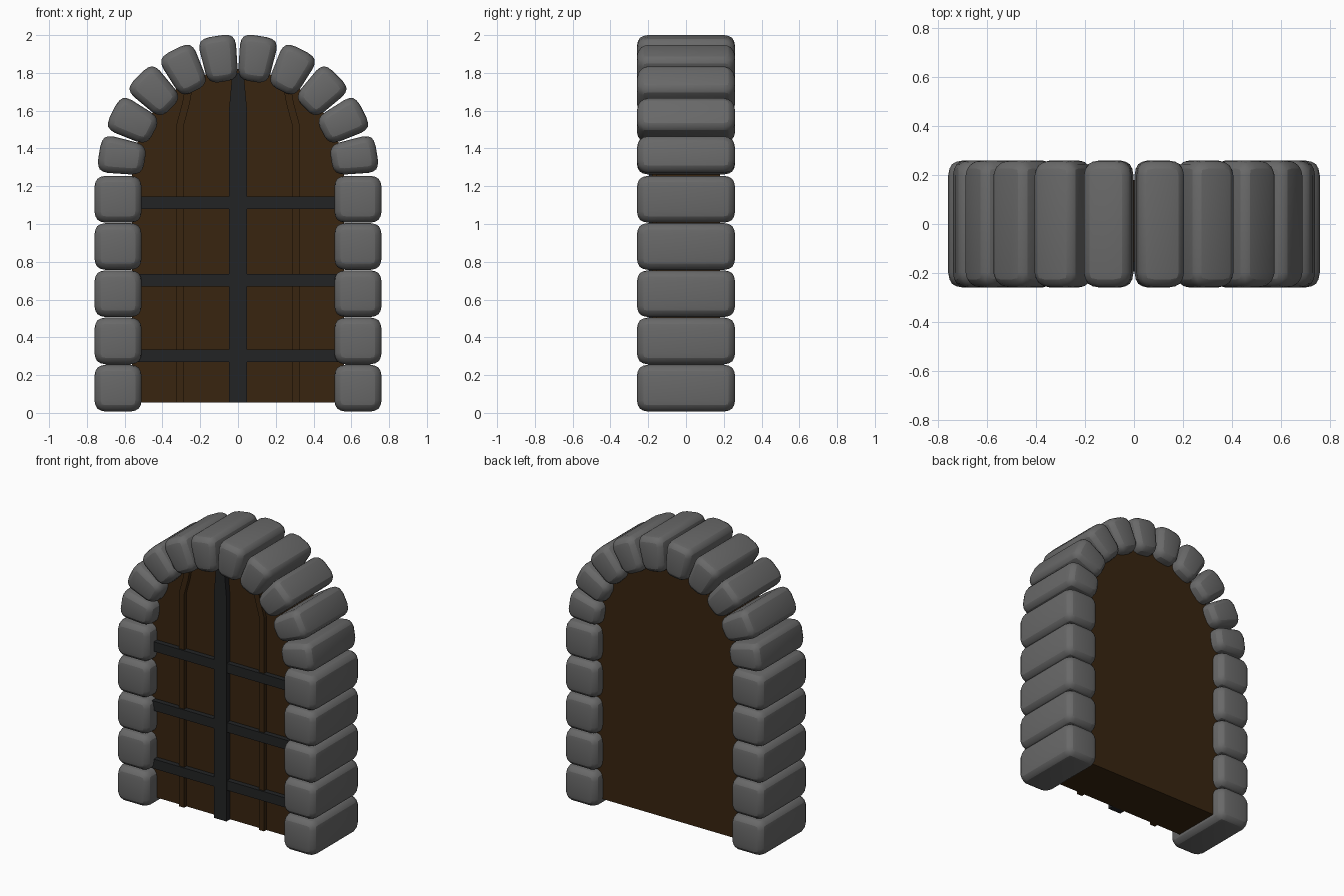
import bpy, bmesh, math
from mathutils import Matrix, Vector

cube = bpy.data.objects.get("Cube")
if cube:
    bpy.data.objects.remove(cube, do_unlink=True)


def material(name, rgb):
    m = bpy.data.materials.new(name)
    m.use_nodes = True
    m.diffuse_color = (*rgb, 1)
    bsdf = m.node_tree.nodes["Principled BSDF"]
    bsdf.inputs["Base Color"].default_value = (*rgb, 1)
    bsdf.inputs["Roughness"].default_value = 0.8
    return m


STONE = material("grey stone", (0.14, 0.14, 0.14))
WOOD = material("dark brown wood", (0.040, 0.018, 0.005))
IRON = material("black iron", (0.016, 0.017, 0.018))

SPRING = 1.26          # height where the arch begins
BOTTOM = 0.055         # underside of the door


def add_object(name, bm, mat):
    bmesh.ops.recalc_face_normals(bm, faces=bm.faces)
    mesh = bpy.data.meshes.new(name)
    bm.to_mesh(mesh)
    bm.free()
    mesh.materials.append(mat)
    obj = bpy.data.objects.new(name, mesh)
    bpy.context.collection.objects.link(obj)
    return obj


def stone(name, matrix, half, taper=0.0):
    """Pillowed block; local x is outward, z runs along the wall."""
    bm = bmesh.new()
    bmesh.ops.create_cube(bm, size=2)
    bmesh.ops.subdivide_edges(bm, edges=bm.edges[:], cuts=2, use_grid_fill=True)
    for v in bm.verts:
        outer = [abs(c) > 0.99 for c in v.co]
        p = Vector()
        for i in range(3):
            size = half[i]
            if outer[i]:
                size -= 0.010 * (sum(outer) - 1)
            else:
                size -= 0.06
            p[i] = math.copysign(size, v.co[i])
        p.z *= 1 + taper * p.x / half[0]
        v.co = p
    bm.transform(matrix)
    obj = add_object(name, bm, STONE)
    bevel = obj.modifiers.new("worn edges", "BEVEL")
    bevel.width = 0.024
    bevel.segments = 2
    bevel.limit_method = "ANGLE"
    bevel.angle_limit = math.radians(40)
    bpy.ops.object.select_all(action="DESELECT")
    obj.select_set(True)
    bpy.context.view_layer.objects.active = obj
    bpy.ops.object.shade_smooth_by_angle(angle=math.radians(30))


def prism(name, outline, front, back, mat):
    """Extrude an x-z outline from front to back."""
    bm = bmesh.new()
    face = bm.faces.new([bm.verts.new((x, front, z)) for x, z in outline])
    new = bmesh.ops.extrude_face_region(bm, geom=[face])["geom"]
    moved = [g for g in new if isinstance(g, bmesh.types.BMVert)]
    bmesh.ops.translate(bm, verts=moved, vec=(0, back - front, 0))
    return add_object(name, bm, mat)


# Jamb stones and arch stones
for side, label in ((1, "left"), (-1, "right")):
    for i in range(5):
        at = Matrix.Translation((side * 0.635, 0, 0.131 + 0.25 * i))
        stone(f"{label}_jamb_stone_{i + 1}", at, (0.125, 0.26, 0.124))
    for i in range(5):
        angle = math.radians(9 + 18 * i)
        if side < 0:
            angle = math.pi - angle
        at = (Matrix.Translation((0, 0, SPRING))
              @ Matrix.Rotation(-angle, 4, "Y")
              @ Matrix.Translation((0.622, 0, 0)))
        stone(f"{label}_arch_stone_{i + 1}", at, (0.122, 0.26, 0.092), 0.12)

# Arched door panel
arch = [(0.56 * math.cos(math.pi * k / 24), SPRING + 0.56 * math.sin(math.pi * k / 24))
        for k in range(25)]
prism("door_panel", [(0.56, BOTTOM)] + arch + [(-0.56, BOTTOM)], -0.155, 0.18, WOOD)

# Raised wooden battens that bend inward under the arch
for side, label in ((1, "left"), (-1, "right")):
    centre = [(0.305, BOTTOM), (0.305, 1.53), (0.275, 1.64), (0.258, 1.74)]
    outline = [(side * (x - 0.02), z) for x, z in centre]
    outline += [(side * (x + 0.02), z) for x, z in reversed(centre)]
    prism(f"{label}_batten", outline, -0.18, -0.15, WOOD)

# Iron straps
prism("vertical_strap", [(-0.048, BOTTOM), (0.048, BOTTOM), (0.048, 1.6),
                         (0.03, 1.8), (-0.03, 1.8), (-0.048, 1.6)], -0.195, -0.15, IRON)
for i, z in enumerate((0.302, 0.703, 1.112)):
    prism(f"cross_strap_{i + 1}", [(-0.54, z - 0.033), (0.54, z - 0.033),
                                   (0.54, z + 0.033), (-0.54, z + 0.033)],
          -0.19, -0.15, IRON)
